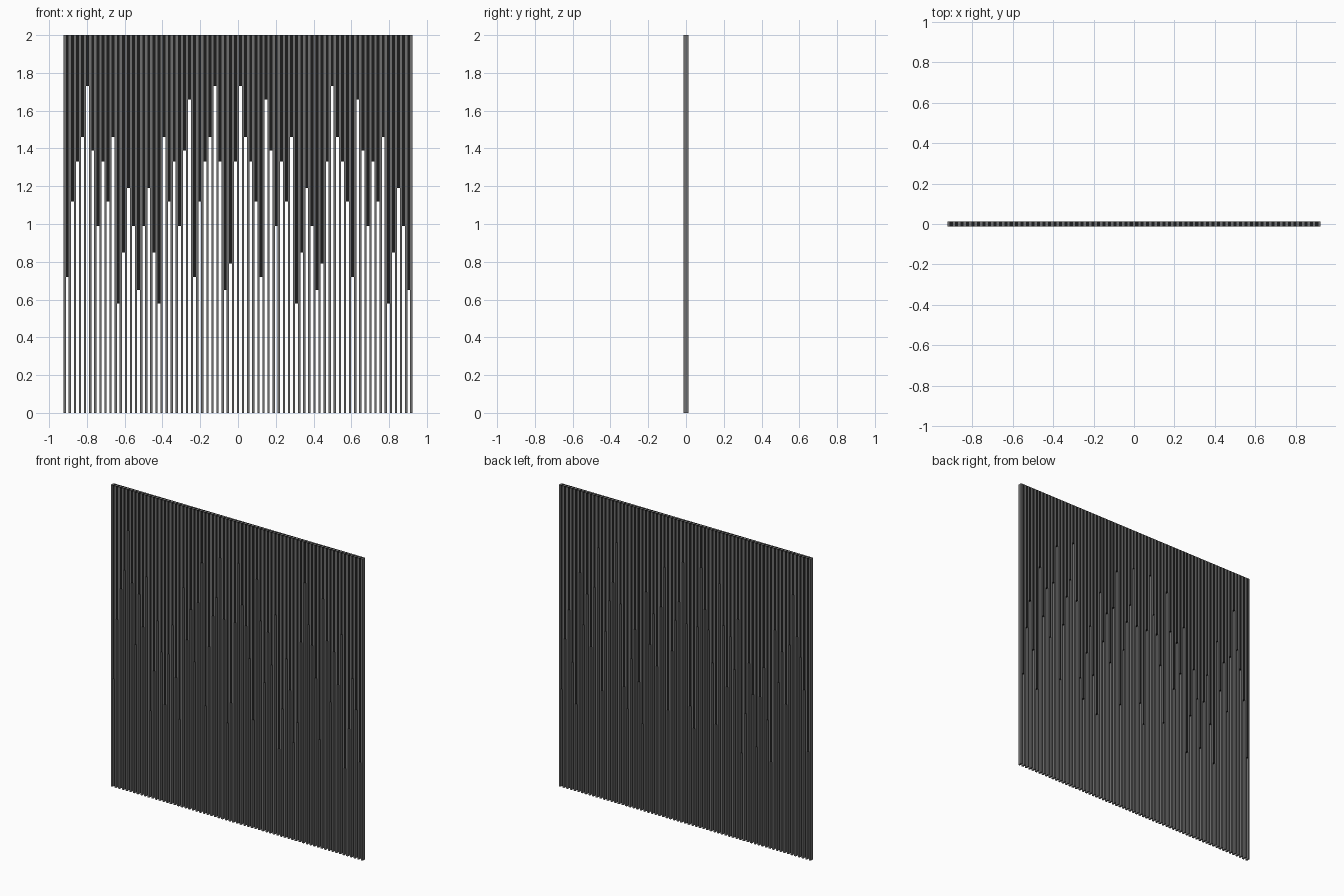
import bpy

if "Cube" in bpy.data.objects:
    bpy.data.objects.remove(bpy.data.objects["Cube"])

PITCH, SLAT_W, DEPTH, TOP = 0.02698, 0.0118, 0.027, 2.0
GAP_W = PITCH - SLAT_W

# lower end of each dark filler strip, in hundredths, left to right
ENDS = [72, 112, 133, 146, 173, 139, 99, 133, 112, 146,
        58, 85, 119, 99, 65, 99, 119, 85, 58, 146,
        112, 133, 99, 139, 166, 72, 112, 133, 146, 173,
        133, 65, 79, 133, 173, 146, 133, 112, 72, 166,
        139, 99, 133, 112, 146, 58, 85, 119, 99, 65,
        79, 133, 173, 146, 133, 112, 72, 166, 139, 99,
        133, 112, 146, 58, 85, 119, 99, 65]


def material(name, shade):
    m = bpy.data.materials.new(name)
    m.diffuse_color = (shade, shade, shade, 1)
    m.use_nodes = True
    m.node_tree.nodes["Principled BSDF"].inputs["Base Color"].default_value = m.diffuse_color
    return m


BOX_FACES = [(0, 2, 3, 1), (4, 5, 7, 6), (0, 1, 5, 4),
             (2, 6, 7, 3), (0, 4, 6, 2), (1, 3, 7, 5)]


def box(name, x, width, z0, z1, mat):
    verts = [(x + sx * width / 2, sy * DEPTH / 2, z)
             for z in (z0, z1) for sy in (-1, 1) for sx in (-1, 1)]
    me = bpy.data.meshes.new(name)
    me.from_pydata(verts, [], BOX_FACES)
    me.materials.append(mat)
    ob = bpy.data.objects.new(name, me)
    bpy.context.collection.objects.link(ob)


slat_mat = material("slat_grey", 0.16)
filler_mat = material("filler_black", 0.012)
n = len(ENDS) + 1
left = -PITCH * (n - 1) / 2

# full-height slats
for i in range(n):
    box(f"slat_{i + 1}", left + i * PITCH, SLAT_W, 0, TOP, slat_mat)

# filler strips hanging from the top between the slats
for i, end in enumerate(ENDS):
    box(f"filler_{i + 1}", left + (i + 0.5) * PITCH, GAP_W, end / 100, TOP, filler_mat)
